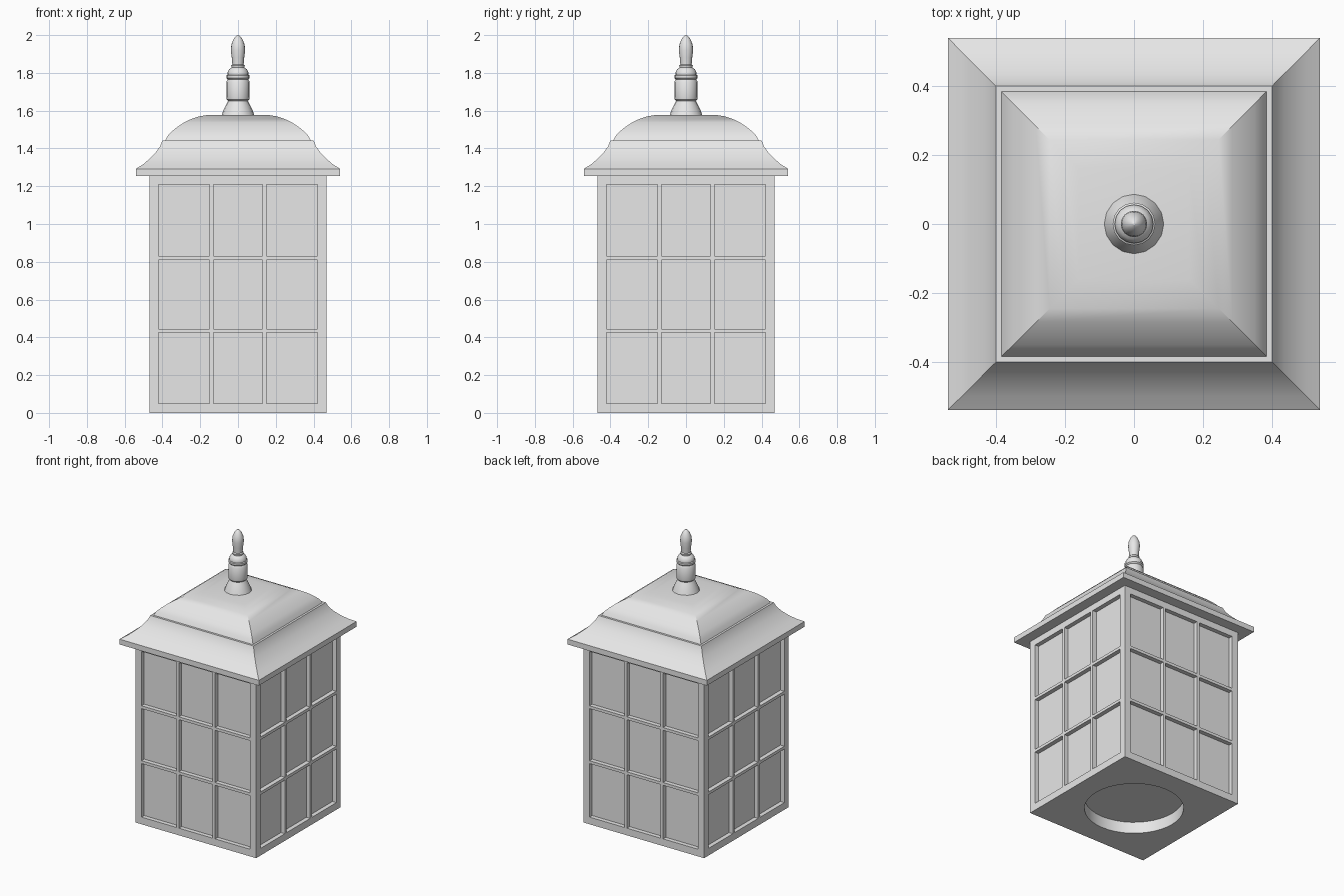
import bpy, bmesh, math
from mathutils import Matrix, Vector

cube = bpy.data.objects.get("Cube")
if cube:
    bpy.data.objects.remove(cube, do_unlink=True)

grey = bpy.data.materials.new("light grey")
grey.use_nodes = True
grey.diffuse_color = (0.8, 0.8, 0.8, 1)
grey.node_tree.nodes["Principled BSDF"].inputs["Base Color"].default_value = (0.8, 0.8, 0.8, 1)


def finish(bm, name, angle=30):
    """Turn the bmesh into a shaded grey object."""
    bmesh.ops.recalc_face_normals(bm, faces=bm.faces[:])
    mesh = bpy.data.meshes.new(name)
    bm.to_mesh(mesh)
    bm.free()
    obj = bpy.data.objects.new(name, mesh)
    bpy.context.collection.objects.link(obj)
    mesh.materials.append(grey)
    bpy.ops.object.select_all(action='DESELECT')
    obj.select_set(True)
    bpy.context.view_layer.objects.active = obj
    bpy.ops.object.shade_smooth_by_angle(angle=math.radians(angle))
    return obj


def loft(name, profile, sides, turn=0.0, scale=1.0):
    """Stack regular polygons along z and skin them into a closed solid."""
    bm = bmesh.new()
    rings = []
    for r, z in profile:
        angles = [turn + math.tau * i / sides for i in range(sides)]
        rings.append([bm.verts.new((r * scale * math.cos(a), r * scale * math.sin(a), z))
                      for a in angles])
    for low, high in zip(rings, rings[1:]):
        for i in range(sides):
            j = (i + 1) % sides
            bm.faces.new((low[i], low[j], high[j], high[i]))
    bm.faces.new(rings[0][::-1])
    bm.faces.new(rings[-1])
    return finish(bm, name)


# Lantern body: four gridded walls with recessed panes
HALF, DEPTH = 0.468, 0.03
across = [-HALF, -0.42, -0.15, -0.13, 0.13, 0.15, 0.42, HALF]
up = [0, 0.05, 0.425, 0.445, 0.81, 0.83, 1.21, 1.255]
bm = bmesh.new()
for k in range(4):
    spin = Matrix.Rotation(k * math.pi / 2, 3, 'Z')
    grid = [[bm.verts.new(spin @ Vector((x, -HALF, z))) for x in across] for z in up]
    panes = []
    for i in range(7):
        for j in range(7):
            face = bm.faces.new((grid[i][j], grid[i][j + 1],
                                 grid[i + 1][j + 1], grid[i + 1][j]))
            if i % 2 and j % 2:
                panes.append(face)
    # Push each pane inwards, leaving side walls behind
    pushed = bmesh.ops.extrude_face_region(bm, geom=panes)["geom"]
    bmesh.ops.delete(bm, geom=panes, context='FACES_ONLY')
    bmesh.ops.translate(bm, vec=spin @ Vector((0, DEPTH, 0)),
                        verts=[g for g in pushed if isinstance(g, bmesh.types.BMVert)])
bmesh.ops.remove_doubles(bm, verts=bm.verts[:], dist=0.0005)

# Underside with a round socket, and a closed top
rim = [e for e in bm.edges if e.is_boundary]
floor_edges = [e for e in rim if all(v.co.z < 0.01 for v in e.verts)]
top_edges = [e for e in rim if all(v.co.z > 1.25 for v in e.verts)]
bmesh.ops.triangle_fill(bm, edges=top_edges, use_beauty=True)
circle = bmesh.ops.create_circle(bm, cap_ends=False, segments=40, radius=0.315)["verts"]
circle_edges = list({e for v in circle for e in v.link_edges})
bmesh.ops.triangle_fill(bm, edges=floor_edges + circle_edges, use_beauty=True)
wall = bmesh.ops.extrude_edge_only(bm, edges=circle_edges)["geom"]
bmesh.ops.translate(bm, vec=(0, 0, 0.08),
                    verts=[g for g in wall if isinstance(g, bmesh.types.BMVert)])
bmesh.ops.triangle_fill(bm, edges=[g for g in wall if isinstance(g, bmesh.types.BMEdge)],
                        use_beauty=True)
finish(bm, "lantern_body")

# Roof: flat rim, flared skirt, small ledge and domed cap
roof = [(0.54, 1.255), (0.54, 1.292), (0.5, 1.318), (0.465, 1.348), (0.435, 1.38),
        (0.412, 1.412), (0.4, 1.442), (0.385, 1.442), (0.372, 1.467), (0.35, 1.49),
        (0.32, 1.515), (0.285, 1.538), (0.245, 1.557), (0.205, 1.57), (0.16, 1.577)]
loft("roof", roof, 4, math.pi / 4, math.sqrt(2))

# Turned finial
finial = [(0.088, 1.572), (0.078, 1.6), (0.064, 1.63), (0.052, 1.652),
          (0.06, 1.66), (0.062, 1.672), (0.062, 1.752), (0.054, 1.766),
          (0.062, 1.774), (0.062, 1.786), (0.056, 1.79), (0.056, 1.802),
          (0.046, 1.82), (0.034, 1.828), (0.036, 1.838), (0.03, 1.844),
          (0.033, 1.88), (0.038, 1.92), (0.035, 1.95), (0.024, 1.978),
          (0.011, 1.995), (0.003, 2.0)]
loft("finial", finial, 16)
